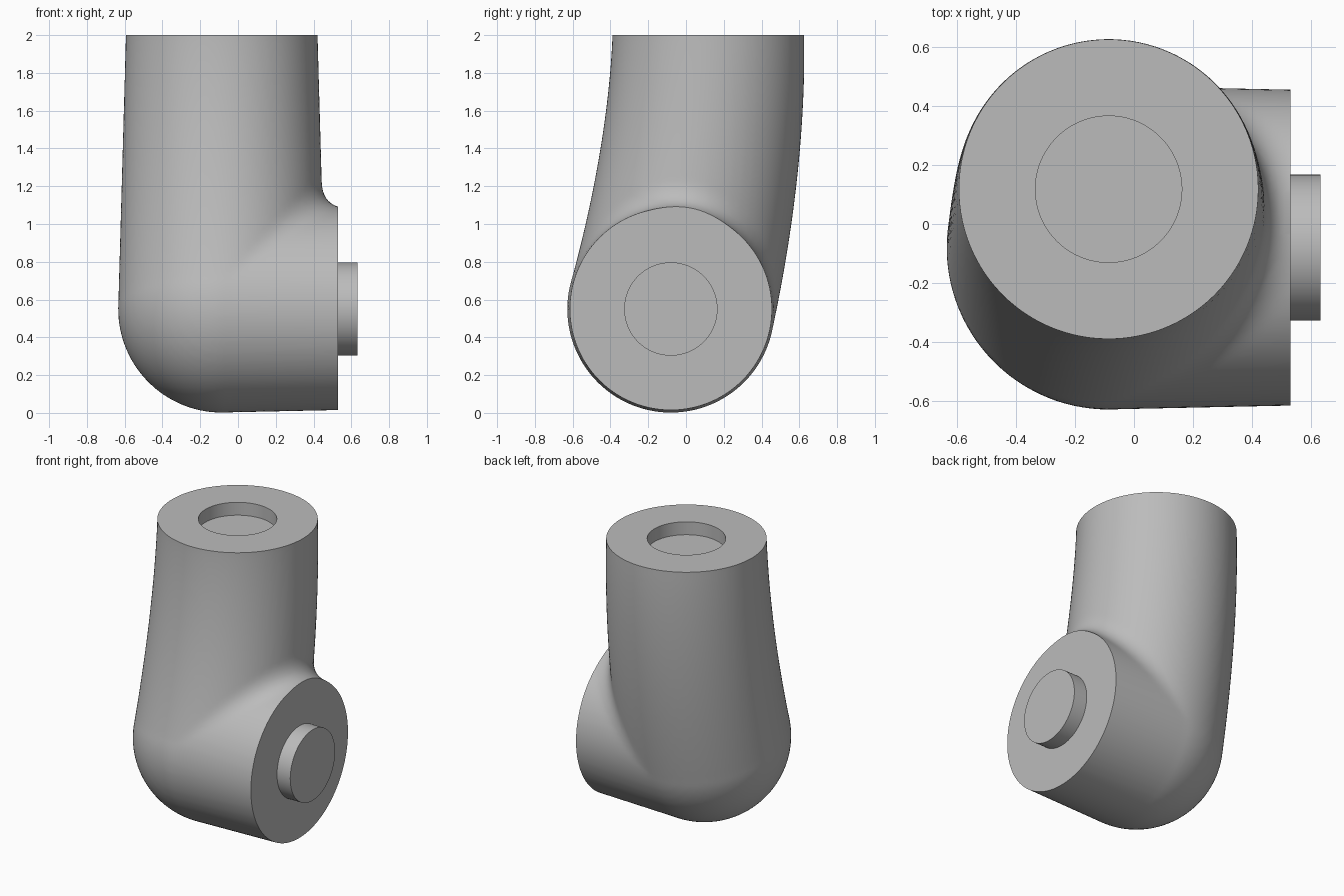
import bpy, bmesh
from math import pi
from mathutils import Vector, Matrix

if "Cube" in bpy.data.objects:
    bpy.data.objects.remove(bpy.data.objects["Cube"])

grey = bpy.data.materials.new("plain grey")
grey.use_nodes = True
colour = (0.5, 0.5, 0.5, 1)
grey.diffuse_color = colour
grey.node_tree.nodes["Principled BSDF"].inputs["Base Color"].default_value = colour

AXIS_X, TOP, FACE_X = -0.086, 2.0, 0.53
ELBOW = Vector((AXIS_X, -0.08, 0.55))
LIMB_END, BRANCH_END = 2.12, 0.68
BLEND = 0.15


def make_object(name, bm):
    mesh = bpy.data.meshes.new(name)
    bm.to_mesh(mesh)
    bm.free()
    mesh.materials.append(grey)
    ob = bpy.data.objects.new(name, mesh)
    bpy.context.collection.objects.link(ob)
    return ob


def activate(ob):
    bpy.ops.object.select_all(action='DESELECT')
    ob.select_set(True)
    bpy.context.view_layer.objects.active = ob


def apply_modifiers(ob):
    activate(ob)
    for m in list(ob.modifiers):
        bpy.ops.object.modifier_apply(modifier=m.name)


def cylinder(name, radius, depth, matrix):
    bm = bmesh.new()
    bmesh.ops.create_cone(bm, cap_ends=True, segments=96, radius1=radius,
                          radius2=radius, depth=depth, matrix=matrix)
    return make_object(name, bm)


# Bent, tapering centre line of the limb, and the straight side branch
def limb_at(t):
    u = max(TOP - t, 0)
    return Vector((AXIS_X, 0.118 - 0.1014 * u ** 1.8, t)), 0.507 + 0.0283 * u


def branch_at(x):
    return Vector((x, ELBOW.y, ELBOW.z)), 0.548 - 0.0213 * (x - AXIS_X)


def limb_distance(p):
    t = min(max(p.z, ELBOW.z), LIMB_END)
    for _ in range(4):
        c, r = limb_at(t)
        slope = 0.1825 * max(TOP - t, 0) ** 0.8
        step = ((p.y - c.y) * slope + p.z - c.z) / (1 + slope * slope)
        t = min(max(t + step, ELBOW.z), LIMB_END)
    c, r = limb_at(t)
    d = p - c
    return d.length - r, d.normalized()


def branch_distance(p):
    c, r = branch_at(min(max(p.x, AXIS_X), BRANCH_END))
    d = p - c
    return d.length - r, d.normalized()


# Filleted union: the blend fades out where the two surfaces are tangent
def blended(p):
    (d1, n1), (d2, n2) = limb_distance(p), branch_distance(p)
    k = max(BLEND * (1 - max(n1.dot(n2), 0)), 0.001)
    h = max(k - abs(d1 - d2), 0) / k
    w = h / 2 if d1 > d2 else 1 - h / 2
    return min(d1, d2) - h * h * k / 4, (n1 * w + n2 * (1 - w)).normalized()


# Rough body: overlapping balls along both centre lines, fused together
bm = bmesh.new()
steps = 24
for i in range(steps + 1):
    f = i / steps
    for c, r in (limb_at(ELBOW.z + f * (LIMB_END - ELBOW.z)),
                 branch_at(AXIS_X + f * (BRANCH_END - AXIS_X))):
        bmesh.ops.create_icosphere(bm, subdivisions=3, radius=r,
                                   matrix=Matrix.Translation(c))
body = make_object("elbow_body", bm)
fuse = body.modifiers.new("fuse", 'REMESH')
fuse.mode = 'VOXEL'
fuse.voxel_size = 0.027
apply_modifiers(body)

# Settle the skin on the filleted surface, then cut the two flat ends
bm = bmesh.new()
bm.from_mesh(body.data)
for v in bm.verts:
    for _ in range(5):
        d, n = blended(v.co)
        v.co -= n * d
for co, no in (((0, 0, TOP), (0, 0, 1)), ((FACE_X, 0, 0), (1, 0, 0))):
    cut = bmesh.ops.bisect_plane(bm, geom=bm.verts[:] + bm.edges[:] + bm.faces[:],
                                 plane_co=co, plane_no=no, clear_outer=True)
    rim = [e for e in cut["geom_cut"] if isinstance(e, bmesh.types.BMEdge)]
    bmesh.ops.edgeloop_fill(bm, edges=rim)
bmesh.ops.recalc_face_normals(bm, faces=bm.faces[:])
bm.to_mesh(body.data)
bm.free()

# Round socket in the top
socket = cylinder("socket_cutter", 0.248, 0.18,
                  Matrix.Translation((AXIS_X, 0.118, TOP)))
socket.hide_render = True
bore = body.modifiers.new("bore", 'BOOLEAN')
bore.operation = 'DIFFERENCE'
bore.solver = 'EXACT'
bore.object = socket
apply_modifiers(body)
bpy.data.objects.remove(socket)

# Round peg on the side face
peg = cylinder("side_peg", 0.247, 0.12,
               Matrix.Translation((FACE_X + 0.042, ELBOW.y, ELBOW.z))
               @ Matrix.Rotation(pi / 2, 4, 'Y'))

for ob in (body, peg):
    activate(ob)
    bpy.ops.object.shade_smooth_by_angle(angle=0.6)
